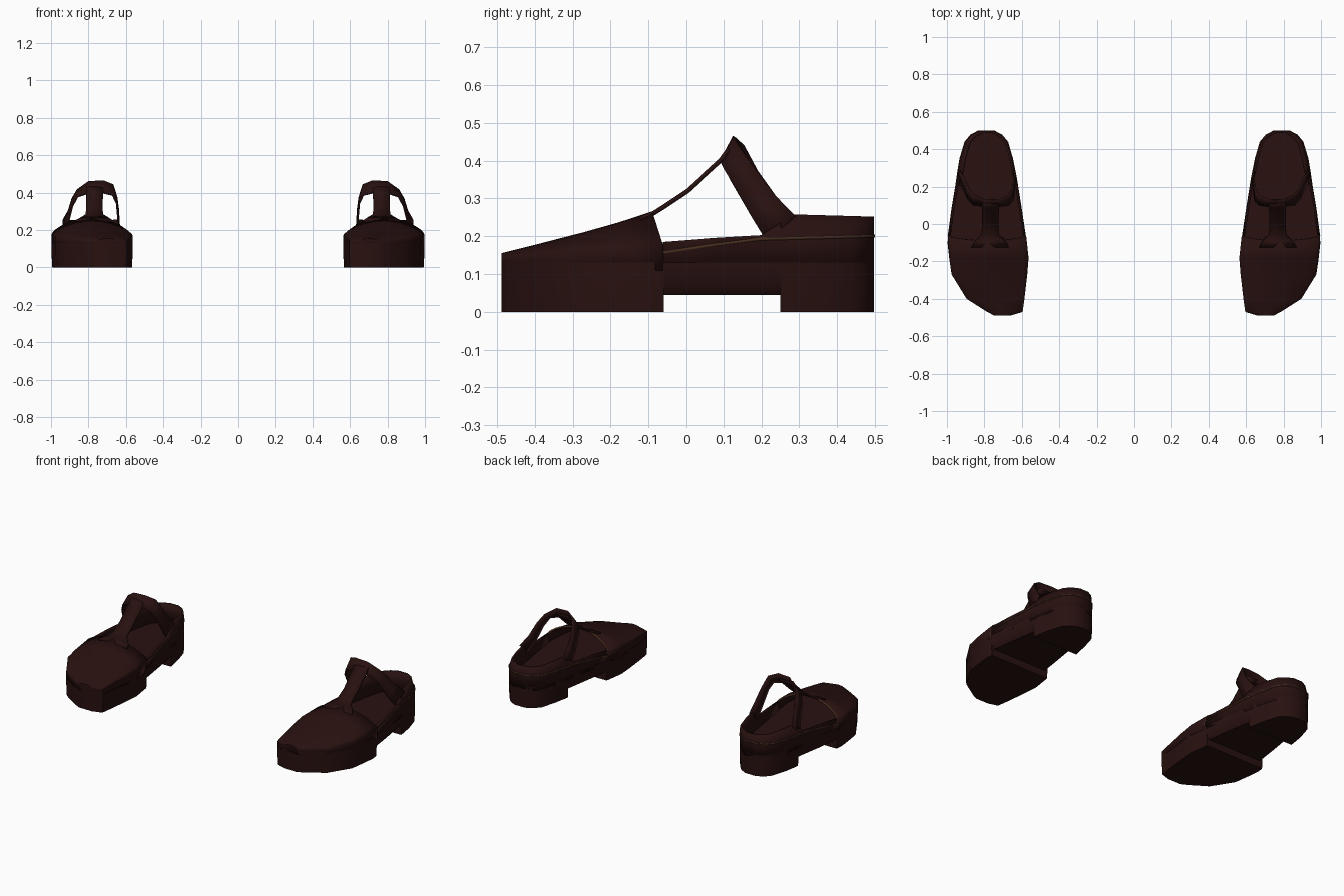
import bpy, bmesh, math

if "Cube" in bpy.data.objects:
    bpy.data.objects.remove(bpy.data.objects["Cube"])


def material(name, col):
    m = bpy.data.materials.new(name)
    m.diffuse_color = (*col, 1)
    m.use_nodes = True
    m.node_tree.nodes["Principled BSDF"].inputs["Base Color"].default_value = m.diffuse_color
    return m


LEATHER = material("dark brown leather", (0.021, 0.0055, 0.005))
WELT = material("light brown welt", (0.065, 0.028, 0.014))

# plan outline: y, inner x, outer x
OUTLINE = [(-.488, .655, .75), (-.47, .596, .785), (-.40, .586, .895), (-.27, .571, .975),
           (-.18, .564, .988), (-.10, .576, .997), (-.06, .582, .992), (.08, .603, .973),
           (.20, .622, .953), (.25, .630, .946), (.285, .637, .941), (.35, .650, .930),
           (.44, .676, .903), (.475, .708, .872), (.497, .750, .830)]


def interp(table, v):
    """Piecewise linear lookup."""
    if v <= table[0][0]:
        return table[0][1]
    for (a, p), (b, q) in zip(table, table[1:]):
        if v <= b:
            return p + (q - p) * (v - a) / (b - a)
    return table[-1][1]


def loft(name, rings, closed=False, caps=(False, False), thick=0, mats=(LEATHER,), angle=40):
    """Skin rings of points, then mirror into the pair."""
    bm = bmesh.new()
    vs = [[bm.verts.new(p) for p in r] for r in rings]
    n = len(rings[0])
    for a, b in zip(vs, vs[1:]):
        for i in range(n if closed else n - 1):
            j = (i + 1) % n
            bm.faces.new((a[i], a[j], b[j], b[i]))
    if caps[0]:
        bm.faces.new(vs[0])
    if caps[1]:
        bm.faces.new(vs[-1])
    bmesh.ops.recalc_face_normals(bm, faces=bm.faces)
    me = bpy.data.meshes.new(name)
    bm.to_mesh(me)
    bm.free()
    ob = bpy.data.objects.new(name, me)
    bpy.context.collection.objects.link(ob)
    for m in mats:
        me.materials.append(m)
    if thick:
        s = ob.modifiers.new("thickness", 'SOLIDIFY')
        s.thickness = thick
        s.offset = -1
        s.material_offset_rim = len(mats) - 1
    ob.modifiers.new("pair", 'MIRROR').use_mirror_merge = False
    bpy.ops.object.select_all(action='DESELECT')
    ob.select_set(True)
    bpy.context.view_layer.objects.active = ob
    bpy.ops.object.shade_smooth_by_angle(angle=math.radians(angle))
    return ob


# sole with raised waist between forefoot and heel block
TOP = .13
rings = []
for y, xl, xr in OUTLINE:
    bottoms = [0.0]
    if -.06 < y < .25:
        bottoms = [.045]
    elif y == -.06:
        bottoms = [0.0, .045]
    elif y == .25:
        bottoms = [.045, 0.0]
    for zb in bottoms:
        inset = .02 if zb else .004
        rings.append([(xl + inset, y, zb), (xr - inset, y, zb), (xr, y, .07),
                      (xr, y, TOP), (xl, y, TOP), (xl, y, .07)])
loft("sole", rings, closed=True, caps=(True, True))

# domed vamp over the toes, with a pale cut edge at the opening
CROWN = [(-.49, .155), (-.33, .195), (-.20, .23), (-.09, .266)]
SIDE = [(-.49, .142), (-.30, .165), (-.09, .178)]
rings = []
N = 14
for y, xl, xr in [s for s in OUTLINE if s[0] < -.11] + [(-.09, .577, .996)]:
    s, t = interp(SIDE, y), interp(CROWN, y)
    ring = [(xl, y, .11)]
    for i in range(N + 1):
        u = .5 - .5 * math.cos(math.pi * i / N)
        h = max(0, math.sin(math.pi * u)) ** .65
        back = .028 * (1 - h) if y == -.09 else 0
        ring.append((xl + (xr - xl) * u, y + back, s + (t - s) * h))
    ring.append((xr, y + (.028 if y == -.09 else 0), .11))
    rings.append(ring)
loft("vamp", rings, caps=(True, False), thick=.01, mats=(LEATHER, WELT))

# low side walls rising to the heel counter
RIM = [(-.06, .185), (.08, .196), (.20, .203), (.285, .258), (.50, .252)]
rear = [s for s in OUTLINE if s[0] >= -.06]
path = [(xr, y, 1) for y, xl, xr in rear] + [(xl, y, -1) for y, xl, xr in reversed(rear)]
rings = []
for x, y, side in path:
    z = interp(RIM, y)
    lean = max(0, z - .2) * (.35 if side > 0 else .08) * side
    rings.append([(x, y, .11), (x, y, min(z, .2) - .005), (x - lean, y, z)])
loft("heel_counter", rings, thick=.012)

# narrow welt line around the rear
WELT_Z = [(-.06, .157), (.08, .178), (.20, .193), (.50, .201)]
rings = []
for x, y, side in path:
    z = interp(WELT_Z, y)
    x += .003 * side
    y += .003 if y > .45 else 0
    rings.append([(x, y, z - .004), (x, y, z + .004)])
loft("welt", rings, thick=.004, mats=(WELT,))

# ankle strap: x, front edge y z, back edge y z
STRAP = [(.634, .215, .185, .288, .256), (.636, .175, .250, .240, .305),
         (.645, .120, .345, .190, .375), (.667, .098, .388, .150, .445),
         (.720, .090, .400, .125, .466), (.800, .090, .400, .125, .462),
         (.862, .100, .380, .155, .418), (.890, .130, .330, .190, .370),
         (.910, .175, .250, .240, .305), (.938, .215, .185, .288, .256)]
loft("ankle_strap", [[(x, a, b), (x, c, d)] for x, a, b, c, d in STRAP], thick=.009)

# centre bar joining vamp and ankle strap: y, z, inner x, outer x
BAR = [(-.125, .252, .67, .87), (-.09, .266, .69, .845), (-.06, .285, .722, .815),
       (0, .325, .725, .812), (.088, .405, .722, .812), (.11, .435, .722, .812)]
loft("centre_strap", [[(a, y, z), (b, y, z)] for y, z, a, b in BAR], thick=.012)
